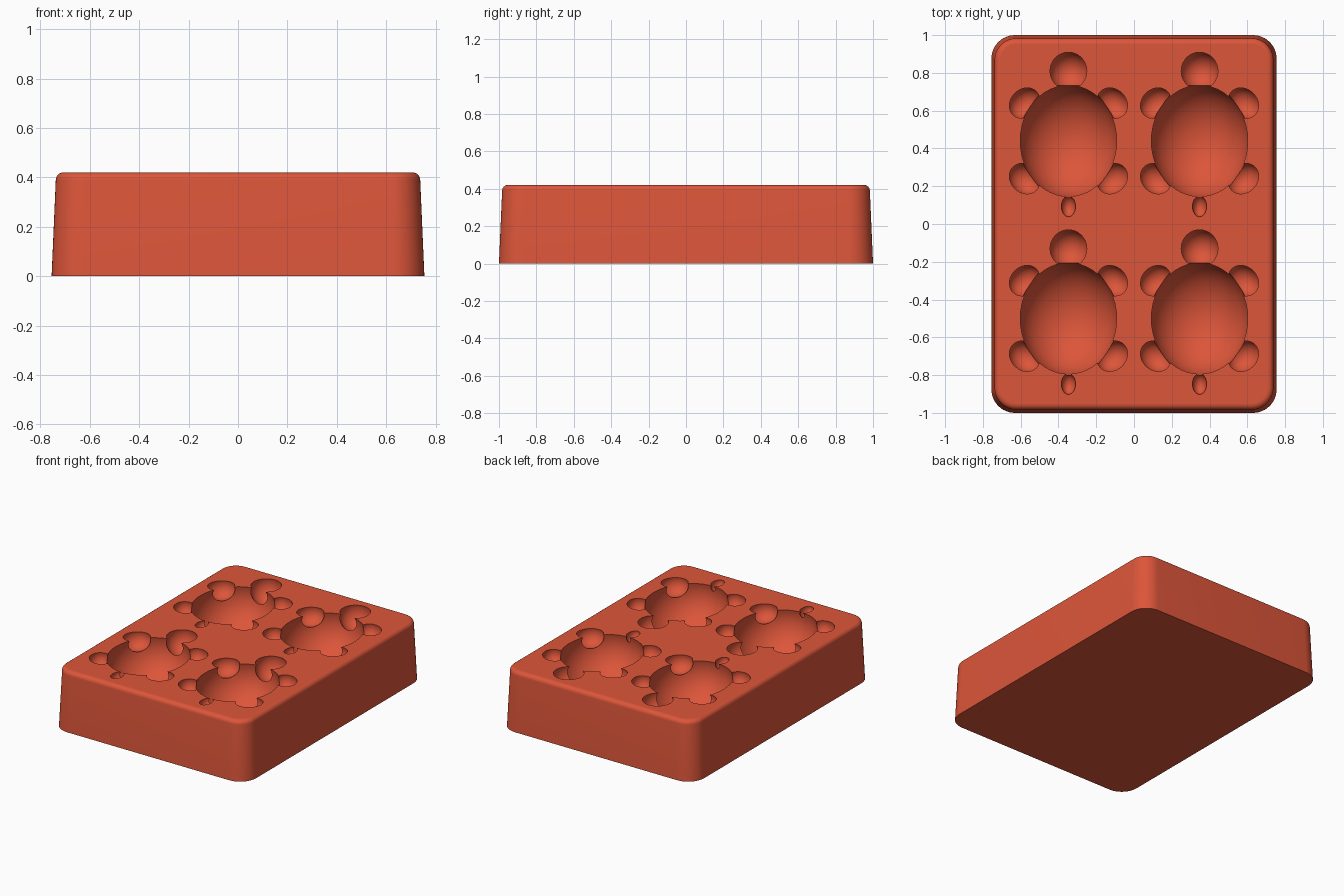
import bpy
import bmesh
from math import cos, sin, pi, radians
from mathutils import Matrix

cube = bpy.data.objects.get("Cube")
if cube:
    bpy.data.objects.remove(cube, do_unlink=True)

scene = bpy.context.scene
HEIGHT = 0.42
FILLET = 0.03

# Terracotta silicone
red = bpy.data.materials.new("terracotta_red")
red.use_nodes = True
colour = (0.72, 0.092, 0.042, 1)
red.diffuse_color = colour
red.node_tree.nodes["Principled BSDF"].inputs["Base Color"].default_value = colour


def add_object(name, bm):
    mesh = bpy.data.meshes.new(name)
    bmesh.ops.recalc_face_normals(bm, faces=bm.faces)
    bm.to_mesh(mesh)
    bm.free()
    mesh.materials.append(red)
    ob = bpy.data.objects.new(name, mesh)
    scene.collection.objects.link(ob)
    return ob


def rounded_ring(bm, hx, hy, r, z, steps=12):
    """Rounded rectangle of vertices at height z."""
    ring = []
    for i, (sx, sy) in enumerate([(1, 1), (-1, 1), (-1, -1), (1, -1)]):
        for k in range(steps + 1):
            a = (i + k / steps) * pi / 2
            ring.append(bm.verts.new((sx * (hx - r) + r * cos(a),
                                      sy * (hy - r) + r * sin(a), z)))
    return ring


# Tapered block with rounded corners and a rounded top edge
bm = bmesh.new()
rings = [rounded_ring(bm, 0.755, 1.0, 0.125, 0)]
for k in range(7):
    a = k / 6 * pi / 2
    inset = FILLET * (1 - cos(a))
    rings.append(rounded_ring(bm, 0.738 - inset, 0.983 - inset, 0.115 - inset,
                              HEIGHT - FILLET * (1 - sin(a))))
for low, high in zip(rings, rings[1:]):
    for i in range(len(low)):
        j = (i + 1) % len(low)
        bm.faces.new((low[i], low[j], high[j], high[i]))
bm.faces.new(rings[0])
bm.faces.new(rings[-1])
mould = add_object("mould_block", bm)


def cutter(name, x, y, depth, radii, turn=0):
    """Ellipsoid sunk below the top, cut out of the block."""
    bm = bmesh.new()
    bmesh.ops.create_uvsphere(bm, u_segments=48, v_segments=24, radius=1)
    bm.transform(Matrix.Translation((x, y, HEIGHT - depth))
                 @ Matrix.Rotation(radians(turn), 4, "Z")
                 @ Matrix.Diagonal((*radii, 1)))
    ob = add_object(name, bm)
    ob.hide_render = True
    mod = mould.modifiers.new(name, "BOOLEAN")
    mod.operation = "DIFFERENCE"
    mod.solver = "EXACT"
    mod.object = ob
    return ob


# Four turtle-shaped cavities
cutters = []
for cx in (-0.347, 0.347):
    for cy in (0.44, -0.5):
        cutters.append(cutter("shell_cutter", cx, cy, 0.05, (0.261, 0.301, 0.25)))
        cutters.append(cutter("head_cutter", cx, cy + 0.37, 0.03, (0.101, 0.103, 0.11)))
        cutters.append(cutter("tail_cutter", cx, cy - 0.347, 0.01, (0.038, 0.056, 0.05)))
        for sx in (-1, 1):
            for sy in (-1, 1):
                cutters.append(cutter("leg_cutter", cx + sx * 0.232, cy + sy * 0.2, 0.02,
                                      (0.076, 0.09, 0.08), sx * sy * 45))

# Bake the cuts and drop the cutters
bpy.context.view_layer.update()
deps = bpy.context.evaluated_depsgraph_get()
baked = bpy.data.meshes.new_from_object(mould.evaluated_get(deps))
mould.modifiers.clear()
mould.data = baked
for ob in cutters:
    bpy.data.objects.remove(ob, do_unlink=True)
baked.materials.clear()
baked.materials.append(red)

# Smooth cavities and corners, flat top and bottom
bpy.ops.object.select_all(action="DESELECT")
mould.select_set(True)
bpy.context.view_layer.objects.active = mould
bpy.ops.object.shade_smooth_by_angle(angle=radians(35))
for face in baked.polygons:
    face.material_index = 0
    if abs(face.normal.z) > 0.999 and (face.center.z > HEIGHT - 0.001 or face.center.z < 0.001):
        face.use_smooth = False
